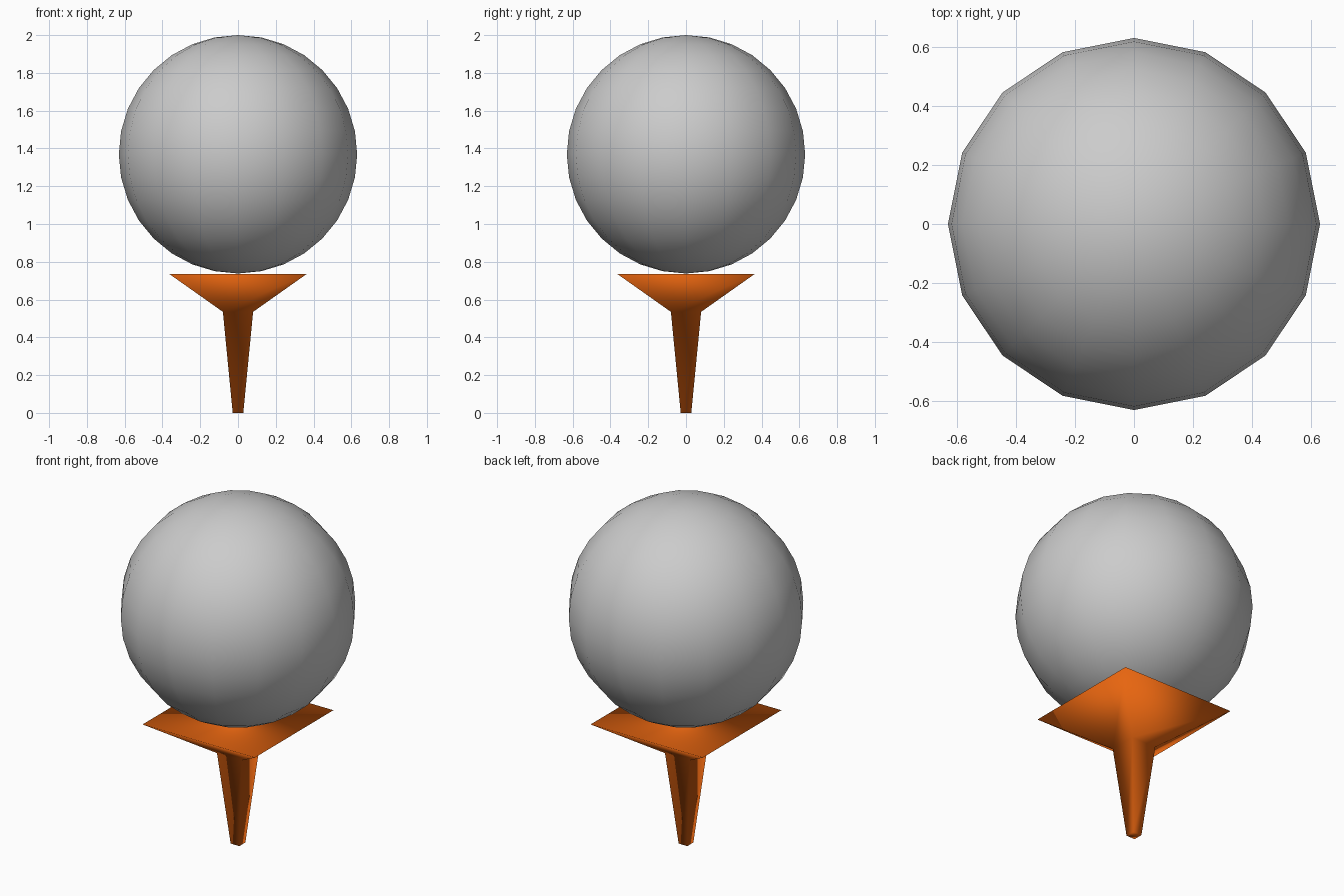
import bpy, bmesh

if "Cube" in bpy.data.objects:
    bpy.data.objects.remove(bpy.data.objects["Cube"])

# Ball: 16-sided smooth sphere resting on the tee
bpy.ops.mesh.primitive_uv_sphere_add(segments=16, ring_count=16, radius=0.631,
                                     location=(0, 0, 1.369))
ball = bpy.context.object
ball.name = "ball"
bpy.ops.object.shade_smooth()

# Tee: square sections (height, half width) joined into a stem and flared cup
sections = [(0.0, 0.028), (0.535, 0.08), (0.735, 0.363)]
bm = bmesh.new()
rings = [[bm.verts.new((sx * w, sy * w, z))
          for sx, sy in ((-1, -1), (1, -1), (1, 1), (-1, 1))]
         for z, w in sections]
for low, high in zip(rings, rings[1:]):
    for i in range(4):
        j = (i + 1) % 4
        bm.faces.new((low[i], low[j], high[j], high[i]))
bm.faces.new(rings[0][::-1])
bm.faces.new(rings[-1])
for f in bm.faces:
    f.smooth = True
mesh = bpy.data.meshes.new("tee")
bm.to_mesh(mesh)
bm.free()
tee = bpy.data.objects.new("tee", mesh)
bpy.context.collection.objects.link(tee)

# Orange tee colour
orange = bpy.data.materials.new("orange")
orange.diffuse_color = (0.8, 0.13, 0.005, 1)
orange.use_nodes = True
orange.node_tree.nodes["Principled BSDF"].inputs["Base Color"].default_value = orange.diffuse_color
mesh.materials.append(orange)
